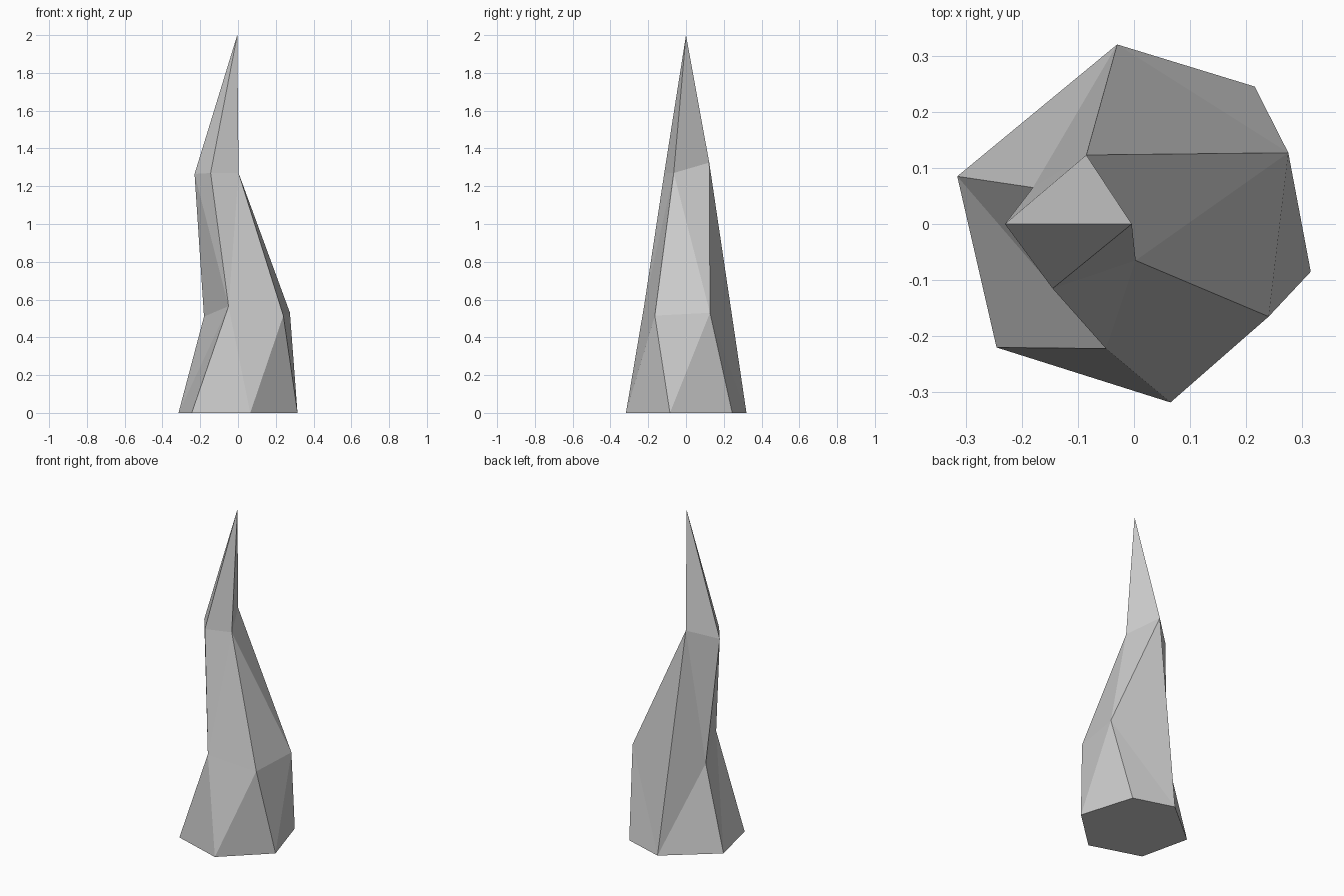
import bpy, bmesh

if "Cube" in bpy.data.objects:
    bpy.data.objects.remove(bpy.data.objects["Cube"])

# cross-section rings of the bent spike, listed counter-clockwise
base = [(-.315, .085, 0), (-.245, -.22, 0), (.065, -.318, 0),
        (.315, -.085, 0), (.215, .245, 0), (-.03, .32, 0)]
mid = [(-.18, .065, .51), (-.05, -.222, .565), (.24, -.165, .515), (.275, .127, .53)]
upper = [(-.23, 0, 1.265), (-.145, -.115, 1.27), (.003, -.065, 1.27), (-.085, .123, 1.325)]
tip = [(-.004, 0, 2)]

bm = bmesh.new()
v = {}
for key, ring in zip("bmut", (base, mid, upper, tip)):
    for i, co in enumerate(ring):
        v[f"{key}{i}"] = bm.verts.new(co)


def facets(text):
    for face in text.split(","):
        bm.faces.new([v[k] for k in face.split()])


# underside
facets("b5 b4 b3 b2 b1 b0")
# lower facets
facets("b0 b1 m1, b0 m1 m0, b1 b2 m1, b2 m2 m1, b2 b3 m2, b3 m3 m2, b3 b4 m3, b4 b5 m3, b5 b0 m0")
# middle facets
facets("m0 m1 u0, m1 u1 u0, m1 u2 u1, m1 m2 u2, m2 m3 u2, m3 u3 u2, m3 b5 u3, b5 m0 u3, m0 u0 u3")
# pointed tip
for i in range(4):
    facets(f"u{i} u{(i + 1) % 4} t0")

bmesh.ops.recalc_face_normals(bm, faces=bm.faces)
mesh = bpy.data.meshes.new("rock_spike")
bm.to_mesh(mesh)
bm.free()
bpy.context.collection.objects.link(bpy.data.objects.new("rock_spike", mesh))
